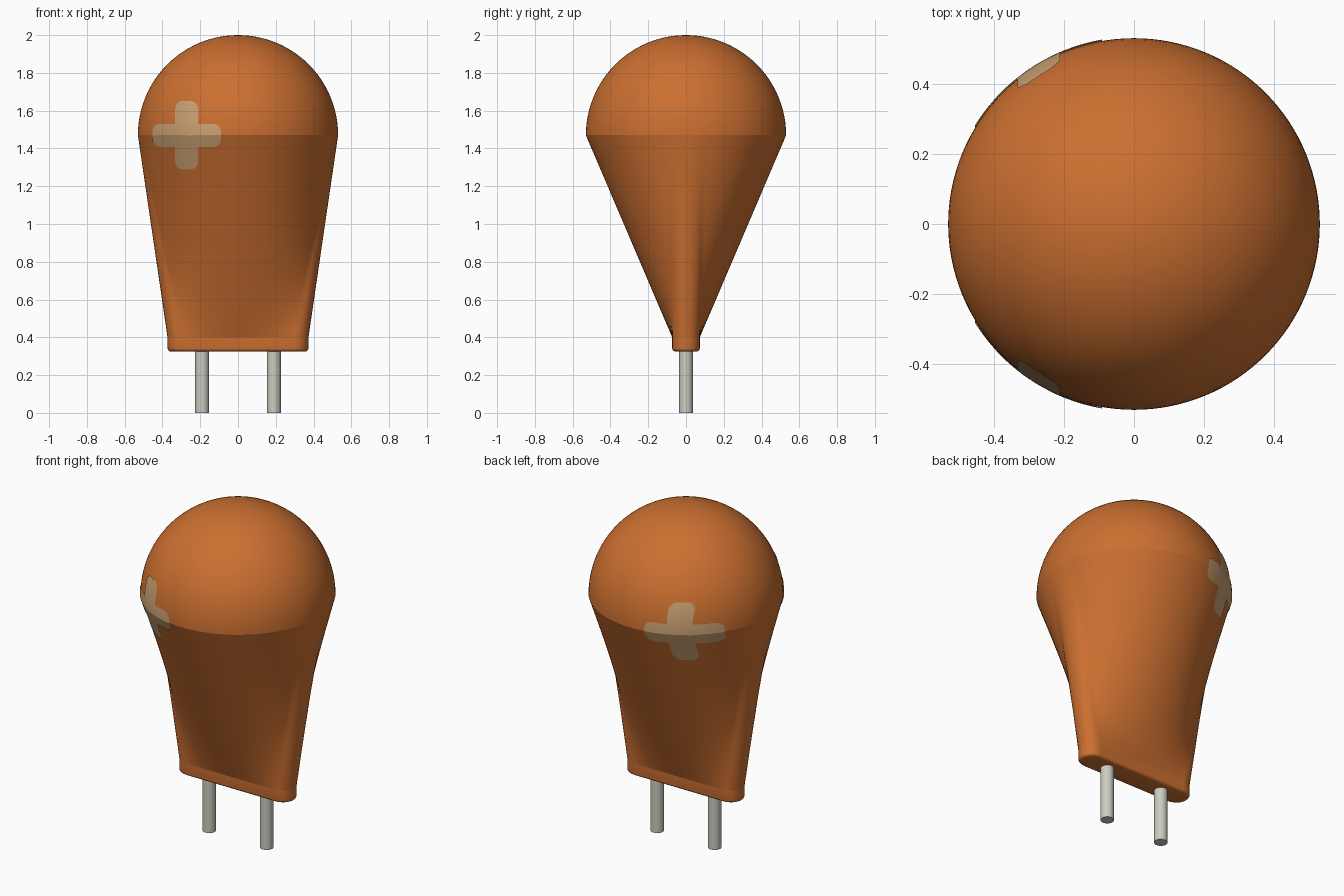
import bpy, bmesh
from math import sin, cos, pi, radians
from mathutils import Vector
from mathutils.bvhtree import BVHTree

cube = bpy.data.objects.get("Cube")
if cube:
    bpy.data.objects.remove(cube)

R, WAIST, RIM_TOP, BASE = 0.53, 1.47, 0.40, 0.325
FLAT, CAP = 0.30, 0.073          # half length of flat side, end cap radius
CAP_ANGLE = radians(11)          # part of the round section fed by each end cap
CAP_N, SIDE_N = 12, 56


def material(name, color):
    m = bpy.data.materials.new(name)
    m.use_nodes = True
    m.diffuse_color = (*color, 1)
    m.node_tree.nodes["Principled BSDF"].inputs["Base Color"].default_value = (*color, 1)
    return m


orange = material("orange", (0.60, 0.16, 0.030))
tan = material("tan", (0.58, 0.35, 0.165))
grey = material("light grey", (0.60, 0.60, 0.53))


def add_object(name, bm, mat, angle=30):
    mesh = bpy.data.meshes.new(name)
    bm.to_mesh(mesh)
    bm.free()
    obj = bpy.data.objects.new(name, mesh)
    bpy.context.collection.objects.link(obj)
    mesh.materials.append(mat)
    bpy.ops.object.select_all(action='DESELECT')
    obj.select_set(True)
    bpy.context.view_layer.objects.active = obj
    bpy.ops.object.shade_smooth_by_angle(angle=radians(angle))
    return obj


# Matching outlines: flat stadium at the rim and circle at the waist
def outlines():
    stadium, circle = [], []
    for turn in (0, pi):
        s = cos(turn)
        for i in range(CAP_N):
            f = 2 * i / CAP_N - 1
            a = f * pi / 2
            stadium.append(Vector((s * (FLAT + CAP * cos(a)), s * CAP * sin(a))))
            b = turn + f * CAP_ANGLE
            circle.append(Vector((R * cos(b), R * sin(b))))
        for i in range(SIDE_N):
            f = i / SIDE_N
            stadium.append(Vector((s * FLAT * (1 - 2 * f), s * CAP)))
            b = turn + CAP_ANGLE + f * (pi - 2 * CAP_ANGLE)
            circle.append(Vector((R * cos(b), R * sin(b))))
    return stadium, circle


# Body: rounded foot, straight rim, loft to the circle, then a dome
stadium, circle = outlines()
rows = []
edge = 0.018
for i in range(5):
    a = i / 4 * pi / 2
    inset = edge * (1 - sin(a))
    z = BASE + edge * (1 - cos(a))
    rows.append([(p.x * (1 - inset / (FLAT + CAP)), p.y * (1 - inset / CAP), z) for p in stadium])
rim_row = len(rows)
LOFT_N = 24
for i in range(LOFT_N + 1):
    t = i / LOFT_N
    z = RIM_TOP + t * (WAIST - RIM_TOP)
    rows.append([(*p.lerp(q, t), z) for p, q in zip(stadium, circle)])
waist_row = len(rows) - 1
DOME_N = 24
for i in range(1, DOME_N):
    a = i / DOME_N * pi / 2
    rows.append([(*(q * cos(a)), WAIST + R * sin(a)) for q in circle])

bm = bmesh.new()
rings = [[bm.verts.new(p) for p in row] for row in rows]
count = len(circle)
for low, high in zip(rings, rings[1:]):
    for j in range(count):
        k = (j + 1) % count
        bm.faces.new((low[j], low[k], high[k], high[j]))
bm.faces.new(rings[0][::-1])
apex = bm.verts.new((0, 0, WAIST + R))
for j in range(count):
    bm.faces.new((rings[-1][j], rings[-1][(j + 1) % count], apex))
for r in (rim_row, waist_row):
    for j in range(count):
        bm.edges.get((rings[r][j], rings[r][(j + 1) % count])).smooth = False
bm.normal_update()
surface = BVHTree.FromBMesh(bm)
add_object("bulb_body", bm, orange, 20)

# Cross patches: rounded plus outline, sliced finely and laid on the surface
CX, ARM, HALF, ROUND = -0.27, 0.18, 0.06, 0.04


def cross_outline():
    pts = []
    for q in range(4):
        c, s = round(cos(q * pi / 2)), round(sin(q * pi / 2))
        arm = [(HALF, -HALF)]
        for sign in (-1, 1):
            for i in range(7):
                a = i / 6 * pi / 2
                if sign < 0:
                    a -= pi / 2
                arm.append((ARM - ROUND + ROUND * cos(a), sign * (HALF - ROUND) + ROUND * sin(a)))
        pts += [(x * c - y * s, x * s + y * c) for x, y in arm]
    return pts


for name, side in (("front_patch", -1), ("back_patch", 1)):
    bm = bmesh.new()
    face = bm.faces.new([bm.verts.new((CX + u, 0, WAIST + v)) for u, v in cross_outline()])
    for i in range(-11, 12):
        d = i * ARM / 12
        for co, no in (((CX + d, 0, 0), (1, 0, 0)), ((0, 0, WAIST + d), (0, 0, 1))):
            bmesh.ops.bisect_plane(bm, geom=bm.verts[:] + bm.edges[:] + bm.faces[:],
                                   dist=1e-5, plane_co=co, plane_no=no)
    for v in bm.verts:
        hit, normal, _, _ = surface.ray_cast(Vector((v.co.x, side * 2, v.co.z)), Vector((0, -side, 0)))
        if hit:
            v.co = hit + normal * 0.004
    bm.normal_update()
    if sum(f.normal.y for f in bm.faces) * side < 0:
        bmesh.ops.reverse_faces(bm, faces=bm.faces[:])
    for e in bm.edges:
        if all(abs(v.co.z - WAIST) < 0.003 for v in e.verts):
            e.smooth = False
    add_object(name, bm, tan)

# Two contact pins
for name, x in (("right_pin", -0.19), ("left_pin", 0.19)):
    bm = bmesh.new()
    bmesh.ops.create_cone(bm, cap_ends=True, segments=24, radius1=0.037, radius2=0.037, depth=0.34)
    bmesh.ops.translate(bm, verts=bm.verts[:], vec=(x, 0, 0.17))
    add_object(name, bm, grey)
